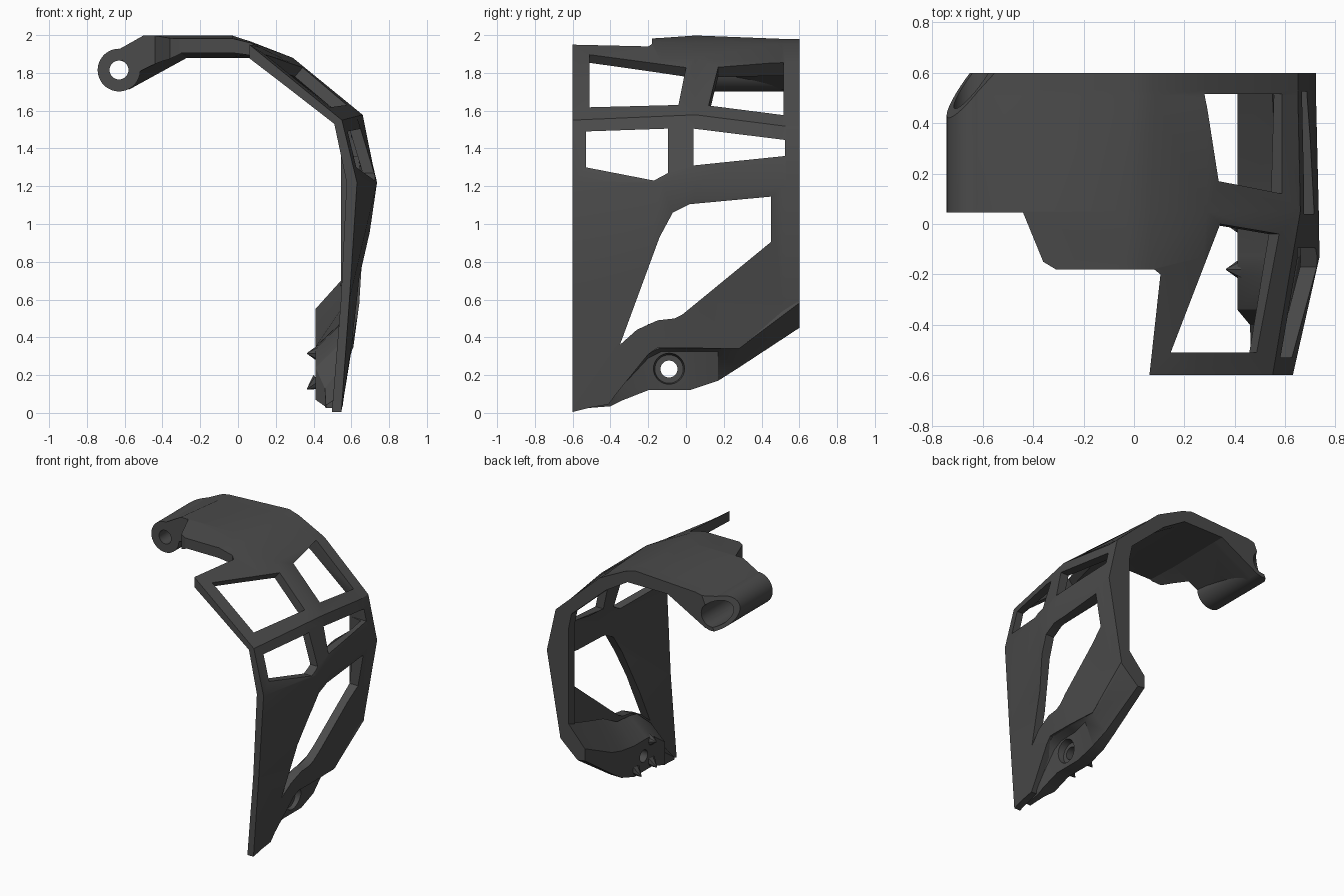
import bpy, bmesh, math
from mathutils import Vector, Matrix

if "Cube" in bpy.data.objects:
    bpy.data.objects.remove(bpy.data.objects["Cube"])

mat = bpy.data.materials.new("dark grey plastic")
mat.diffuse_color = (0.07, 0.07, 0.07, 1)
mat.use_nodes = True
mat.node_tree.nodes["Principled BSDF"].inputs["Base Color"].default_value = mat.diffuse_color


def loft(name, rings):
    """Closed solid through rings that share a point count."""
    bm = bmesh.new()
    loops = [[bm.verts.new(p) for p in ring] for ring in rings]
    n = len(loops[0])
    for a, b in zip(loops, loops[1:]):
        for i in range(n):
            j = (i + 1) % n
            bm.faces.new((a[i], a[j], b[j], b[i]))
    bm.faces.new(loops[0][::-1])
    bm.faces.new(loops[-1])
    bmesh.ops.recalc_face_normals(bm, faces=bm.faces)
    return finish(name, bm)


def finish(name, bm):
    me = bpy.data.meshes.new(name)
    bm.to_mesh(me)
    bm.free()
    me.materials.append(mat)
    ob = bpy.data.objects.new(name, me)
    bpy.context.collection.objects.link(ob)
    return ob


def prism(name, pts, a, b):
    a, b = Vector(a), Vector(b)
    return loft(name, [[Vector(p) + a for p in pts], [Vector(p) + b for p in pts]])


def cone(name, start, end, r1, r2, seg=32):
    start, end = Vector(start), Vector(end)
    d = end - start
    bm = bmesh.new()
    m = Matrix.Translation((start + end) / 2) @ d.to_track_quat('Z', 'Y').to_matrix().to_4x4()
    bmesh.ops.create_cone(bm, cap_ends=True, segments=seg, radius1=r1, radius2=r2,
                          depth=d.length, matrix=m)
    return finish(name, bm)


def cut(objs, cutter):
    """Subtract the cutter from each object, then discard it."""
    cutter.hide_render = True
    for ob in objs:
        mod = ob.modifiers.new("cut", 'BOOLEAN')
        mod.operation, mod.solver, mod.object = 'DIFFERENCE', 'EXACT', cutter
        dg = bpy.context.evaluated_depsgraph_get()
        me = bpy.data.meshes.new_from_object(ob.evaluated_get(dg))
        ob.modifiers.clear()
        ob.data = me
    bpy.data.objects.remove(cutter)


# curved shell: outer line from hinge to foot, then inner line back up
front = [(-.63, 1.9), (-.5, 1.95), (-.03, 1.96), (.06, 1.95), (.24, 1.803), (.55, 1.55),
         (.63, 1.22), (.59, .6), (.545, -.02),
         (.495, -.02), (.545, .6), (.575, 1.22), (.51, 1.53), (.22, 1.755), (.05, 1.885),
         (-.03, 1.9), (-.27, 1.9), (-.58, 1.71)]
middle = [(-.63, 1.925), (-.5, 1.998), (-.03, 1.998), (.07, 1.965), (.29, 1.88), (.66, 1.578),
          (.733, 1.22), (.645, .6), (.56, -.02),
          (.5, -.02), (.58, .6), (.67, 1.22), (.60, 1.54), (.26, 1.82), (.06, 1.9),
          (-.03, 1.91), (-.31, 1.91), (-.58, 1.78)]
back = [(-.63, 1.925), (-.5, 1.955), (0, 1.98), (.08, 1.955), (.29, 1.85), (.65, 1.52),
        (.722, 1.2), (.615, .6), (.54, -.02),
        (.48, -.02), (.545, .7), (.545, 1.4), (.52, 1.52), (.24, 1.77), (.06, 1.88),
        (-.03, 1.88), (-.27, 1.88), (-.58, 1.71)]
# ring ahead of the middle: straight roof lines, widest at the elbow
fore = [tuple(f + (m - f) * .72 for f, m in zip(p, q)) for p, q in zip(front, middle)]
fore[1:3] = [(-.5, 1.985), (-.03, 1.985)]
fore[6:9] = [(.736, 1.22), (.645, .6), (.56, -.02)]
fore[11] = (.67, 1.22)
# thin wall just ahead of the thick rear rim
thin = [b if i < 9 or i > 12 else (b[0] + (0, .03, .11, .06)[i - 9], b[1])
        for i, b in enumerate(back)]
stations = [(-.6, front), (-.13, fore), (.05, middle), (.51, thin), (.53, back), (.6, back)]
shell = loft("curved_shell", [[(x, y, z) for x, z in ring] for y, ring in stations])

# stepped plan outline of the roof
plan = [(-1, .045), (-.44, .045), (-.36, -.15), (-.31, -.18), (.08, -.18), (.105, -.2),
        (.06, -.61), (-1, -.61)]
cut([shell], prism("plan_cutter", [(x, y, 1.4) for x, y in plan], (0, 0, 0), (0, 0, 1)))

# lower outline of the side wall
low = [(-.7, 0), (-.6, .005), (-.5, .03), (-.41, .045), (-.37, .1), (-.2, .31), (-.15, .345),
       (.28, .34), (.7, .655), (.7, -.2), (-.7, -.2)]
cut([shell], prism("foot_cutter", [(0, y, z) for y, z in low], (.2, 0, 0), (1, 0, 0)))

# sloped roof windows
n = Vector((.65, 0, .76)) * .2
for w in ([(.14, -.51, 1.89), (.335, 0, 1.82), (.58, -.04, 1.635), (.48, -.51, 1.61)],
          [(.34, .17, 1.835), (.28, .515, 1.855), (.595, .515, 1.585), (.59, .12, 1.63)]):
    cut([shell], prism("roof_window_cutter", w, -n, n))

# side wall windows
for w in ([(-.53, 1.49), (-.095, 1.505), (-.095, 1.27), (-.17, 1.23), (-.53, 1.3)],
          [(.04, 1.505), (.525, 1.445), (.525, 1.36), (.04, 1.31)],
          [(-.35, .36), (-.14, .93), (-.07, 1.06), (.02, 1.105), (.45, 1.145), (.45, .905),
           (-.02, .52), (-.06, .5), (-.15, .49), (-.26, .44)]):
    cut([shell], prism("side_window_cutter", [(0, y, z) for y, z in w], (.3, 0, 0), (1, 0, 0)))

# inner bracket along the lower edge: upper outer, recess, low outer, low inner, inner top, join
sect = [
    (-.53, [(.515, .06), (.51, .05), (.5, .025), (.465, .025), (.465, .04), (.51, .07)]),
    (-.4, [(.54, .09), (.525, .07), (.51, .035), (.46, .035), (.46, .13), (.515, .2)]),
    (-.34, [(.545, .17), (.525, .14), (.51, .065), (.41, .07), (.41, .24), (.525, .35)]),
    (-.2, [(.585, .315), (.53, .29), (.505, .12), (.41, .12), (.41, .34), (.545, .47)]),
    (-.13, [(.595, .347), (.53, .325), (.505, .12), (.41, .12), (.41, .35), (.55, .48)]),
    (.02, [(.6, .345), (.535, .325), (.505, .12), (.41, .12), (.41, .35), (.555, .49)]),
    (.17, [(.598, .342), (.57, .325), (.5, .17), (.41, .17), (.41, .37), (.56, .57)]),
    (.28, [(.598, .342), (.59, .33), (.48, .24), (.41, .24), (.41, .4), (.56, .6)]),
    (.6, [(.616, .582), (.6, .565), (.47, .45), (.41, .46), (.41, .55), (.545, .7)])]
bracket = loft("lower_bracket", [[(x, y, z) for x, z in s] for y, s in sect])

# bolt hole with a flush counterbore
cut([bracket, shell], cone("bolt_hole_cutter", (.2, -.09, .232), (.8, -.09, .232), .045, .045))
cut([bracket], cone("bolt_sink_cutter", (.48, -.09, .232), (.56, -.09, .232), .075, .09))

# small locating points on the bracket
for name, y, z0, z1 in (("locating_point_upper", -.18, .315, .315),
                        ("locating_point_lower_rear", 0, .165, .125),
                        ("locating_point_lower_front", -.18, .165, .125)):
    cone(name, (.425, y, z0), (.365, y, z1), .045, .002, 8)

# hinge tube with narrow bore, wide rear bore and oblique rear end
hinge = cone("hinge_tube", (-.63, .045, 1.815), (-.63, .6, 1.815), .113, .113, 48)
cut([hinge, shell], cone("bore_cutter", (-.63, -.1, 1.815), (-.63, .8, 1.815), .05, .05))
cut([hinge, shell], cone("rear_bore_cutter", (-.63, .25, 1.815), (-.63, .8, 1.815), .085, .085))
nrm = Vector((-1.21, 1, .5)).normalized()
u = Vector((1, 1.21, 0)).normalized() * .5
v = nrm.cross(u)
mid = Vector((-.745, .43, 1.815))
cut([hinge, shell], prism("rear_end_cutter", [mid - u - v, mid + u - v, mid + u + v, mid - u + v],
                          (0, 0, 0), nrm * .5))

# smooth curves, sharp edges
for ob in bpy.context.scene.objects:
    ob.select_set(True)
bpy.context.view_layer.objects.active = shell
bpy.ops.object.shade_smooth_by_angle(angle=math.radians(25))
